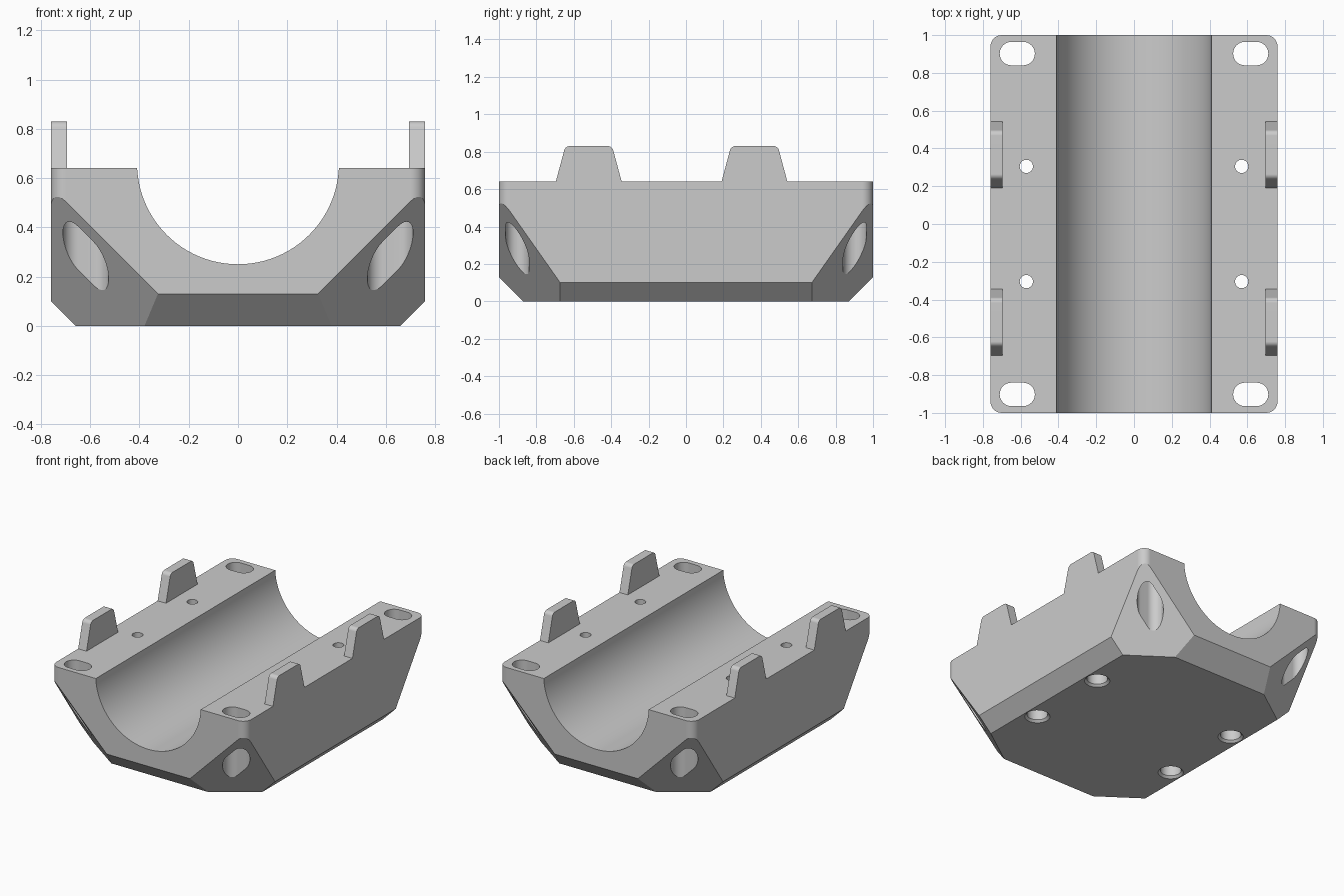
import bpy, bmesh
from math import cos, sin, pi, radians
from mathutils import Vector

if "Cube" in bpy.data.objects:
    bpy.data.objects.remove(bpy.data.objects["Cube"], do_unlink=True)

W, L, H = 0.76, 1.0, 0.64          # half width, half length, deck height

grey = bpy.data.materials.new("plain grey")
grey.use_nodes = True
colour = (0.6, 0.6, 0.6, 1)
grey.diffuse_color = colour
grey.node_tree.nodes["Principled BSDF"].inputs["Base Color"].default_value = colour


def loft(name, rings):
    """Closed solid skinned through rings of equal point count."""
    bm = bmesh.new()
    loops = [[bm.verts.new(p) for p in ring] for ring in rings]
    n = len(loops[0])
    for a, b in zip(loops, loops[1:]):
        for i in range(n):
            j = (i + 1) % n
            bm.faces.new((a[i], a[j], b[j], b[i]))
    bm.faces.new(loops[0][::-1])
    bm.faces.new(loops[-1])
    bmesh.ops.recalc_face_normals(bm, faces=bm.faces)
    mesh = bpy.data.meshes.new(name)
    bm.to_mesh(mesh)
    bm.free()
    mesh.materials.append(grey)
    obj = bpy.data.objects.new(name, mesh)
    bpy.context.collection.objects.link(obj)
    return obj


def rounded_rect(hx, hy, r, steps, cx=0, cy=0):
    """Rounded rectangle outline as 2D points."""
    pts = []
    for q, (sx, sy) in enumerate(((1, 1), (-1, 1), (-1, -1), (1, -1))):
        for k in range(steps + 1):
            a = (q + k / steps) * pi / 2
            pts.append((cx + sx * (hx - r) + r * cos(a),
                        cy + sy * (hy - r) + r * sin(a)))
    return pts


def circle(r, steps, cx=0, cy=0):
    return [(cx + r * cos(2 * pi * k / steps), cy + r * sin(2 * pi * k / steps))
            for k in range(steps)]


def at_z(points, z):
    return [(x, y, z) for x, y in points]


def smooth(obj):
    bpy.ops.object.select_all(action='DESELECT')
    obj.select_set(True)
    bpy.context.view_layer.objects.active = obj
    bpy.ops.object.shade_smooth_by_angle(angle=radians(30))
    mod = obj.modifiers.new("even shading", 'WEIGHTED_NORMAL')
    mod.keep_sharp = True


def carve(obj, cutter):
    bpy.context.view_layer.objects.active = obj
    mod = obj.modifiers.new("cut", 'BOOLEAN')
    mod.operation = 'DIFFERENCE'
    mod.solver = 'EXACT'
    mod.object = cutter
    bpy.ops.object.modifier_apply(modifier=mod.name)
    bpy.data.objects.remove(cutter, do_unlink=True)


# Cradle block with rounded upright corners
outline = rounded_rect(W, L, 0.06, 8)
body = loft("cradle_body", [at_z(outline, 0), at_z(outline, H)])

# Bottom edge chamfers and the four large sloping corner facets
cuts = []
for s in (-1, 1):
    cuts.append(((s * W, 0, 0.10), (s, 0, -1)))
    cuts.append(((0, s * L, 0.13), (0, s, -1)))
    for t in (-1, 1):
        cuts.append(((s * 0.325, t * L, 0.13), (s, t * 1.42, -1)))
bm = bmesh.new()
bm.from_mesh(body.data)
for point, normal in cuts:
    res = bmesh.ops.bisect_plane(bm, geom=bm.verts[:] + bm.edges[:] + bm.faces[:],
                                 dist=1e-5, plane_co=Vector(point),
                                 plane_no=Vector(normal).normalized(), clear_outer=True)
    rim = [e for e in res["geom_cut"] if isinstance(e, bmesh.types.BMEdge)]
    bmesh.ops.holes_fill(bm, edges=rim, sides=0)
bmesh.ops.recalc_face_normals(bm, faces=bm.faces)
bm.to_mesh(body.data)
bm.free()

# Half-round channel along the length
arc = circle(0.41, 96, 0, 0.66)
carve(body, loft("channel_cutter", [[(x, y, z) for x, z in arc] for y in (-1.2, 1.2)]))

for sx in (-1, 1):
    for sy in (-1, 1):
        # Strap slot straight down through each corner facet
        slot = rounded_rect(0.093, 0.062, 0.0615, 8, sx * 0.618, sy * 0.902)
        carve(body, loft("slot_cutter", [at_z(slot, -0.1), at_z(slot, 0.8)]))
        # Screw hole with a wide chamfered pocket from below
        steps = ((-0.02, 0.083), (0, 0.083), (0.015, 0.068), (0.3, 0.068),
                 (0.3, 0.035), (0.8, 0.035))
        carve(body, loft("screw_cutter", [at_z(circle(r, 32, sx * 0.57, sy * 0.305), z)
                                          for z, r in steps]))
smooth(body)


def tab_profile(cy):
    """Tapered tab side outline with rounded upper corners (y, z)."""
    pts = [(cy - 0.176, H)]
    for side, start in ((-1, 165), (1, 90)):
        for k in range(7):
            a = radians(start - 75 * k / 6)
            pts.append((cy + side * 0.102 + 0.03 * cos(a), 0.8 + 0.03 * sin(a)))
    return pts + [(cy + 0.176, H)]


# Upright locating tabs flush with the sides
for side, sx in (("left", 1), ("right", -1)):
    for end, cy in (("front", -0.52), ("back", 0.366)):
        profile = tab_profile(cy)
        smooth(loft(f"{end}_{side}_tab",
                    [[(sx * x, y, z) for y, z in profile] for x in (0.695, W)]))
